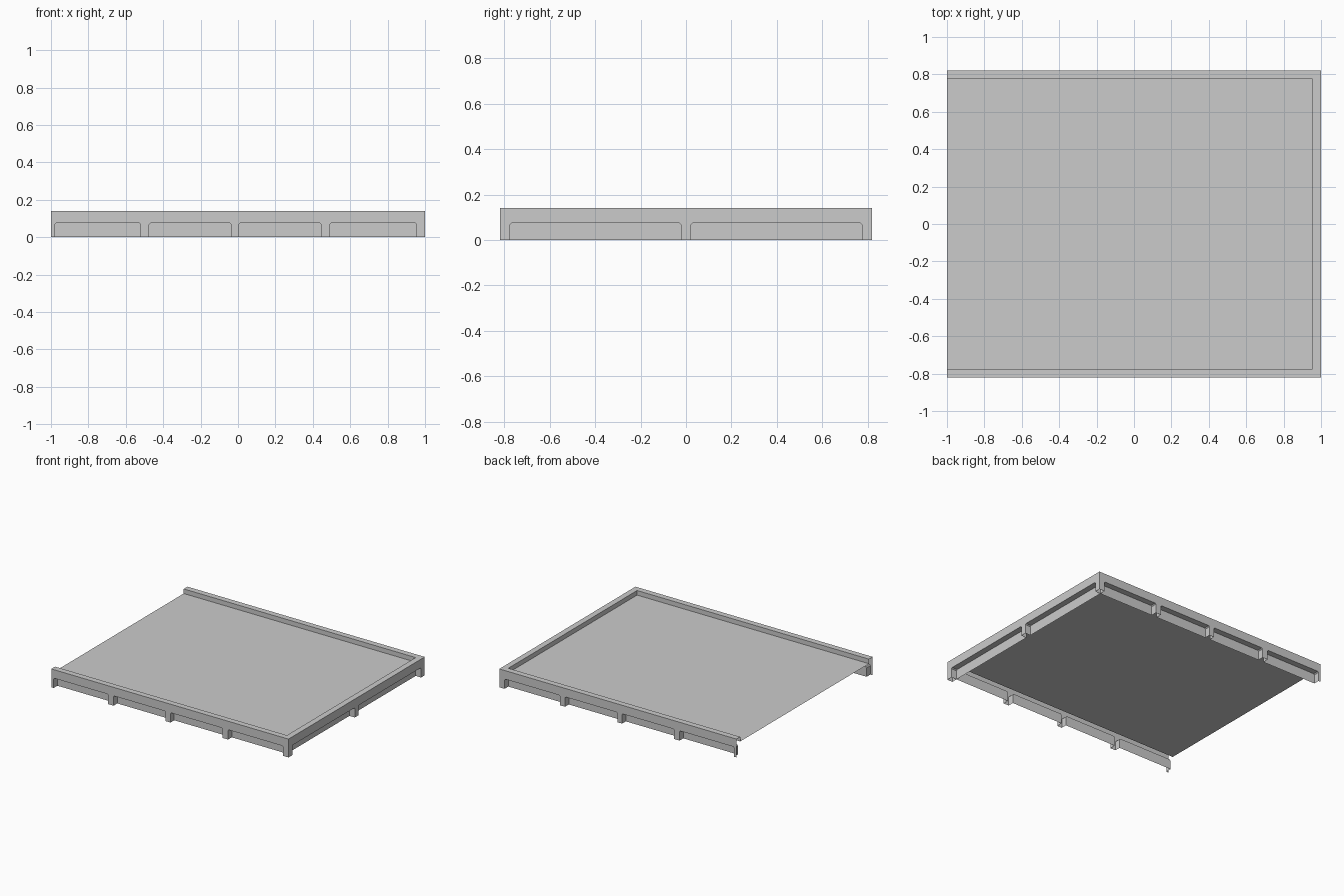
import bpy, bmesh
from mathutils import Vector

if "Cube" in bpy.data.objects:
    bpy.data.objects.remove(bpy.data.objects["Cube"])

X, Y, H = 1.0, 0.82, 0.14       # outer half sizes and height
D = 0.045                       # rim width and panel recess depth
DECK_Z, WIN_Z, CH = 0.105, 0.075, 0.007


def add_face(bm, pts, facing):
    """Add a polygon turned towards the given direction."""
    f = bm.faces.new([bm.verts.new(p) for p in pts])
    f.normal_update()
    if f.normal.dot(facing) < 0:
        f.normal_flip()


def finish(bm, name):
    bmesh.ops.remove_doubles(bm, verts=bm.verts, dist=1e-5)
    me = bpy.data.meshes.new(name)
    bm.to_mesh(me)
    bm.free()
    bpy.context.collection.objects.link(bpy.data.objects.new(name, me))


def wall(name, place, outward, span, windows):
    """Skirt sheet whose openings are set back; place(u, z, depth) gives a point."""
    bm = bmesh.new()
    outline = [(span[1], H), (span[0], H), (span[0], 0)]
    for a, b in windows:
        notch = [(a, 0), (a, WIN_Z - CH), (a + CH, WIN_Z),
                 (b - CH, WIN_Z), (b, WIN_Z - CH), (b, 0)]
        outline += notch
        add_face(bm, [place(u, z, D) for u, z in notch], outward)
        middle = place((a + b) / 2, 0, D / 2)
        for p, q in zip(notch, notch[1:]):
            pts = [place(*p, 0), place(*q, 0), place(*q, D), place(*p, D)]
            add_face(bm, pts, middle - sum(pts, Vector()) / 4)
    outline.append((span[1], 0))
    add_face(bm, [place(u, z, 0) for u, z in outline], outward)
    finish(bm, name)


# Long skirts with four recessed panels
long_windows = [(-0.98, -0.52), (-0.475, -0.035), (0.005, 0.445), (0.49, X - D)]
for name, s in (("front_skirt", -1), ("back_skirt", 1)):
    wall(name, lambda u, z, d, s=s: Vector((u, s * (Y - d), z)),
         Vector((0, s, 0)), (-X, X), long_windows)

# End skirt with two recessed panels
wall("right_skirt", lambda u, z, d: Vector((X - d, u, z)), Vector((1, 0, 0)),
     (-Y, Y), [(D - Y, -0.022), (0.022, Y - D)])

# Raised rim on three sides, open at the left end
xi, yi = X - D, Y - D
up = Vector((0, 0, 1))
bm = bmesh.new()
inner = [(-X, yi), (xi, yi), (xi, -yi), (-X, -yi)]
outer = [(-X, -Y), (X, -Y), (X, Y), (-X, Y)]
add_face(bm, [(x, y, H) for x, y in inner + outer], up)
for p, q in zip(inner, inner[1:]):
    pts = [Vector((*c, z)) for c, z in ((p, H), (q, H), (q, DECK_Z), (p, DECK_Z))]
    add_face(bm, pts, -sum(pts, Vector()))
finish(bm, "rim")

# Sunken deck
bm = bmesh.new()
add_face(bm, [(x, y, DECK_Z) for x, y in inner], up)
finish(bm, "deck")
